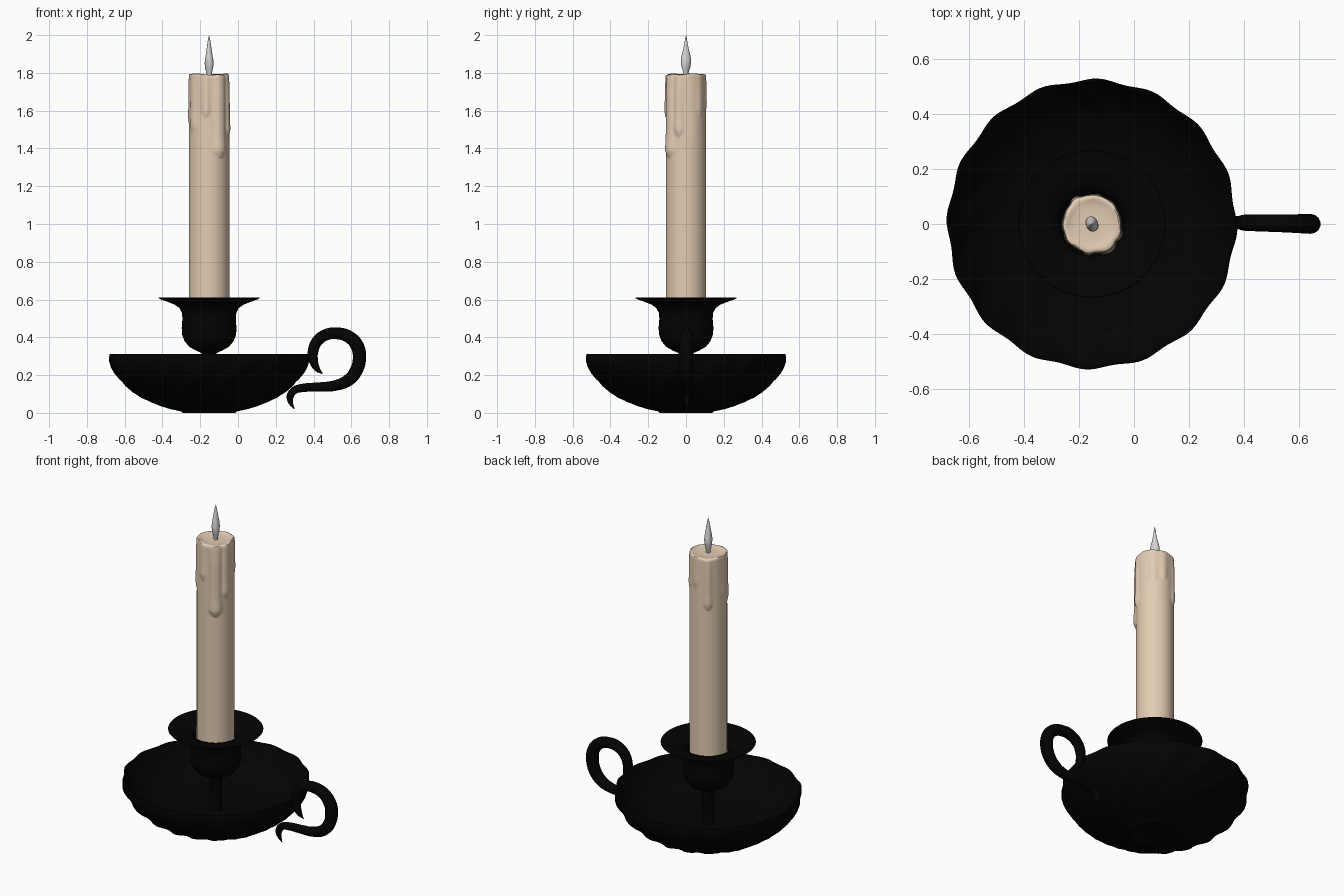
import bpy, bmesh, math
from math import sin, cos, pi, radians, exp

AX = -0.153  # x position of the candle axis


def material(name, rgb):
    m = bpy.data.materials.new(name)
    m.diffuse_color = (*rgb, 1)
    return m


BLACK = material("black_iron", (0.001, 0.001, 0.001))
WAX = material("cream_wax", (0.77, 0.605, 0.45))
SILVER = material("silver_grey", (0.66, 0.66, 0.66))


def smooth(ob, angle=40):
    bpy.ops.object.select_all(action='DESELECT')
    ob.select_set(True)
    bpy.context.view_layer.objects.active = ob
    bpy.ops.object.shade_smooth_by_angle(angle=radians(angle))


def lathe(name, profile, mat, segs=64, warp=None):
    """Spin (r, z) points round the axis; warp(r, angle, z) may reshape them."""
    bm = bmesh.new()
    rings = []
    for r, z in profile:
        if r == 0:
            rings.append([bm.verts.new((AX, 0, z))])
            continue
        ring = []
        for i in range(segs):
            a = 2 * pi * i / segs
            rr, zz = warp(r, a, z) if warp else (r, z)
            ring.append(bm.verts.new((AX + rr * cos(a), rr * sin(a), zz)))
        rings.append(ring)
    for p, q in zip(rings, rings[1:]):
        for i in range(segs):
            j = (i + 1) % segs
            if len(p) == 1:
                bm.faces.new((p[0], q[j], q[i]))
            elif len(q) == 1:
                bm.faces.new((p[i], p[j], q[0]))
            else:
                bm.faces.new((p[i], p[j], q[j], q[i]))
    bmesh.ops.recalc_face_normals(bm, faces=bm.faces)
    me = bpy.data.meshes.new(name)
    bm.to_mesh(me)
    bm.free()
    me.materials.append(mat)
    ob = bpy.data.objects.new(name, me)
    bpy.context.collection.objects.link(ob)
    smooth(ob)
    return ob


# Dish: bowl with 16 swirling flutes that fade towards the foot and the rim
def flute(r, a, z):
    strength = min(1, max(0, (r - 0.13) / 0.15)) * (1 - 0.55 * min(1, z / 0.3))
    swirl = a + 0.04 + 1.3 * (1 - r / 0.524)
    return r + 0.012 * strength * cos(16 * swirl), z


outer = [(0.14, 0), (0.148, 0.008), (0.2, 0.02), (0.25, 0.036), (0.303, 0.056),
         (0.351, 0.08), (0.397, 0.11), (0.438, 0.142), (0.473, 0.178), (0.498, 0.211),
         (0.514, 0.24), (0.523, 0.27), (0.524, 0.295), (0.522, 0.311)]
inner = [(0.515, 0.309), (0.5, 0.275), (0.478, 0.238), (0.448, 0.2), (0.41, 0.168),
         (0.36, 0.142), (0.3, 0.124), (0.22, 0.114), (0.12, 0.11), (0, 0.11)]
lathe("dish", [(0, 0.004), (0.11, 0.004), (0.118, 0)] + outer + inner, BLACK, 192, flute)

# Stem between dish and cup
lathe("stem", [(0, 0.1), (0.036, 0.1), (0.034, 0.14), (0.034, 0.29), (0.042, 0.325),
               (0, 0.34)], BLACK, 32)

# Candle cup with a wide flared drip flange
lathe("candle_cup", [(0, 0.315), (0.04, 0.317), (0.07, 0.33), (0.105, 0.35), (0.13, 0.38),
                     (0.143, 0.415), (0.145, 0.45), (0.141, 0.5), (0.144, 0.53),
                     (0.157, 0.555), (0.182, 0.573), (0.22, 0.588), (0.255, 0.6),
                     (0.268, 0.608), (0.266, 0.611), (0.25, 0.609), (0.2, 0.601),
                     (0.16, 0.592), (0.13, 0.58), (0.118, 0.56), (0.112, 0.5), (0, 0.5)],
      BLACK, 72)

# Candle: wax drips as (direction in degrees, lower end z, half width, thickness)
DRIPS = [(-56, 1.37, 0.30, 0.013), (-99, 1.58, 0.18, 0.007), (-22, 1.48, 0.22, 0.009),
         (-145, 1.51, 0.22, 0.006), (184, 1.55, 0.2, 0.004), (124, 1.49, 0.2, 0.008),
         (80, 1.62, 0.18, 0.004), (45, 1.59, 0.2, 0.004)]


def wax(r, a, z):
    if z < 1.3:
        return r, z
    bump = 0
    for deg, end, width, thick in DRIPS:
        d = (a - radians(deg) + pi) % (2 * pi) - pi
        t = z - end
        if t < -0.02:
            continue
        rounded = min(1, (t + 0.02) / 0.035) ** 0.5         # blunt lower tip
        bead = 1 + 0.25 * exp(-((t - 0.03) / 0.04) ** 2)    # swollen drop
        w = width * (0.7 + 0.25 * bead) * max(0.4, rounded)
        bump = max(bump, thick * rounded * bead * exp(-abs(d / w) ** 3))
    fade = min(1, r / 0.1) ** 6
    dz = (0.004 * sin(2 * a + 0.6) + 0.002 * sin(5 * a)) * fade if z > 1.76 else 0
    thin = 1 - 0.35 * min(1, max(0, (z - 1.68) / 0.1))      # drips merge into the rim
    return r + bump * fade * thin, z + dz


body = [(0, 0.46), (0.107, 0.46), (0.107, 0.9)]
body += [(0.107 - 0.002 * max(0, (i - 20) / 50), 1.3 + 0.0068 * i) for i in range(71)]
body += [(0.1045, 1.783), (0.102, 1.79), (0.097, 1.793), (0.089, 1.792), (0.082, 1.789),
         (0.07, 1.786), (0.05, 1.784), (0.03, 1.784), (0, 1.785)]
lathe("candle", body, WAX, 112, wax)

# Flame: small pointed teardrop, slightly twisted
lathe("flame", [(0, 1.777), (0.011, 1.778), (0.014, 1.80), (0.021, 1.825), (0.025, 1.85),
                (0.0245, 1.87), (0.02, 1.895), (0.014, 1.925), (0.009, 1.955),
                (0.004, 1.985), (0, 2.0)],
      SILVER, 32, lambda r, a, z: (r * (1 + 0.12 * cos(2 * a + 25 * z)), z))

# Handle: tapering curled rod with a thorn at each end, as (x, z, radius)
path = [(0.448, 0.207, 0.002), (0.42, 0.232, 0.016), (0.4, 0.275, 0.025), (0.398, 0.33, 0.029),
        (0.422, 0.383, 0.030), (0.469, 0.415, 0.031), (0.527, 0.421, 0.032),
        (0.59, 0.401, 0.034), (0.631, 0.355, 0.036), (0.643, 0.295, 0.036),
        (0.628, 0.228, 0.035), (0.585, 0.174, 0.033), (0.52, 0.146, 0.029),
        (0.43, 0.137, 0.025), (0.35, 0.133, 0.023), (0.3, 0.12, 0.021),
        (0.277, 0.09, 0.02), (0.278, 0.058, 0.014), (0.298, 0.02, 0.002)]
cu = bpy.data.curves.new("handle", 'CURVE')
cu.dimensions = '3D'
cu.bevel_depth = 1.0
cu.bevel_resolution = 5
cu.resolution_u = 6
cu.use_fill_caps = True
sp = cu.splines.new('BEZIER')
sp.bezier_points.add(len(path) - 1)
for bp, (x, z, r) in zip(sp.bezier_points, path):
    bp.co = (x, 0.012 - 0.018 * x, z)
    bp.radius = r
    bp.handle_left_type = bp.handle_right_type = 'AUTO'
cu.materials.append(BLACK)
handle = bpy.data.objects.new("handle", cu)
bpy.context.collection.objects.link(handle)
bpy.ops.object.select_all(action='DESELECT')
handle.select_set(True)
bpy.context.view_layer.objects.active = handle
bpy.ops.object.convert(target='MESH')
smooth(bpy.context.view_layer.objects.active, 50)
